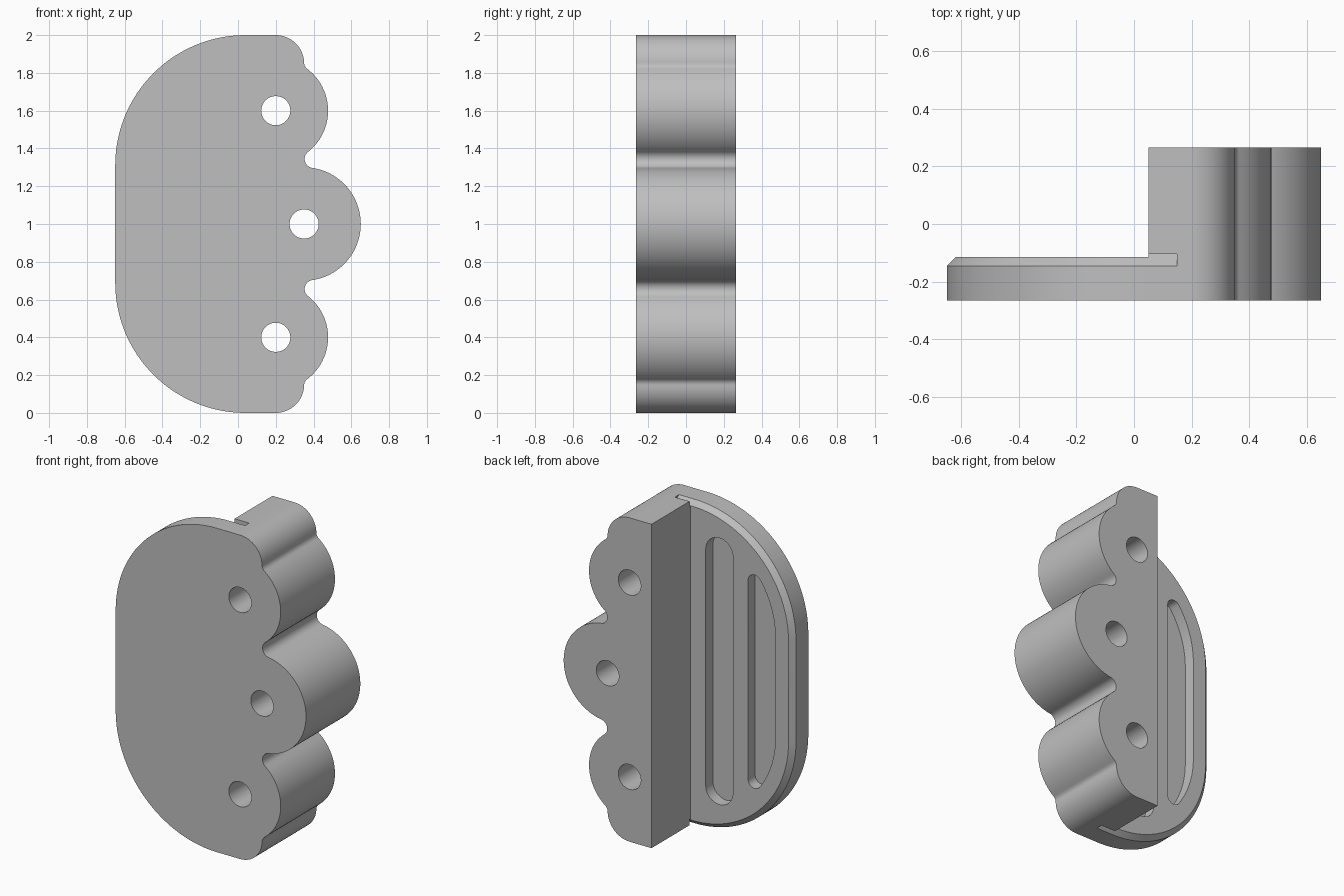
import bpy, bmesh
from math import radians, degrees, cos, sin, atan2, sqrt, pi

cube = bpy.data.objects.get("Cube")
if cube:
    bpy.data.objects.remove(cube, do_unlink=True)

FRONT, BACK, PLATE_BACK, WALL_X = -0.265, 0.265, -0.115, 0.05
CORNER, CORNER_R = (0.04, 1.31), 0.69      # large rounding of the plate
KNUCKLE_LOW, KNUCKLE_HIGH = (0.35, 1.0), (0.2, 1.6)


def heading(a, b):
    return degrees(atan2(b[1] - a[1], b[0] - a[0]))


def arc(c, r, a, b, n=24):
    """Points on the shorter arc from angle a to angle b."""
    sweep = (b - a + 180) % 360 - 180
    angles = [radians(a + sweep * i / n) for i in range(n + 1)]
    return [(c[0] + r * cos(t), c[1] + r * sin(t)) for t in angles]


def fillet_centre(c1, r1, c2, r2):
    """Centre lying r1 from c1 and r2 from c2, on the right-hand side of c1 to c2."""
    dx, dz = c2[0] - c1[0], c2[1] - c1[1]
    d = sqrt(dx * dx + dz * dz)
    a = (r1 * r1 - r2 * r2 + d * d) / (2 * d)
    h = sqrt(r1 * r1 - a * a)
    return (c1[0] + (a * dx + h * dz) / d, c1[1] + (a * dz - h * dx) / d)


def mirrored(half):
    """Close an upper-half outline by mirroring it about z = 1."""
    pts = half + [(x, 2 - z) for x, z in reversed(half)]
    out = []
    for p in pts:
        if not out or abs(p[0] - out[-1][0]) + abs(p[1] - out[-1][1]) > 1e-4:
            out.append(p)
    if abs(out[0][0] - out[-1][0]) + abs(out[0][1] - out[-1][1]) < 1e-4:
        out.pop()
    return out


def make_object(name, bm):
    bmesh.ops.recalc_face_normals(bm, faces=bm.faces)
    mesh = bpy.data.meshes.new(name)
    bm.to_mesh(mesh)
    bm.free()
    ob = bpy.data.objects.new(name, mesh)
    bpy.context.collection.objects.link(ob)
    return ob


def loft(name, sections, close_sides=True):
    """Skin matching closed sections of 3D points and cap both ends."""
    bm = bmesh.new()
    rings = [[bm.verts.new(p) for p in s] for s in sections]
    for a, b in zip(rings, rings[1:]):
        for i in range(len(a)):
            j = (i + 1) % len(a)
            bm.faces.new((a[i], a[j], b[j], b[i]))
    bm.faces.new(rings[0])
    bm.faces.new(rings[-1])
    return make_object(name, bm)


def prism(name, outline, y0, y1):
    return loft(name, [[(x, y, z) for x, z in outline] for y in (y0, y1)])


def cut(body, cutter):
    cutter.hide_render = True
    mod = body.modifiers.new(cutter.name, 'BOOLEAN')
    mod.operation, mod.solver, mod.object = 'DIFFERENCE', 'EXACT', cutter
    bpy.context.view_layer.objects.active = body
    bpy.ops.object.modifier_apply(modifier=mod.name)
    bpy.data.objects.remove(cutter, do_unlink=True)


# Knuckled outline: three bumps joined by small concave fillets
low_r, high_r, tip, tip_r = 0.3, 0.277, (0.2, 1.85), 0.15
groove_r, notch_r = 0.048, 0.04
groove = fillet_centre(KNUCKLE_LOW, low_r + groove_r, KNUCKLE_HIGH, high_r + groove_r)
notch = fillet_centre(KNUCKLE_HIGH, high_r + notch_r, tip, tip_r + notch_r)
half = arc(KNUCKLE_LOW, low_r, 0, heading(KNUCKLE_LOW, groove))
half += arc(groove, groove_r, heading(groove, KNUCKLE_LOW), heading(groove, KNUCKLE_HIGH), 12)
half += arc(KNUCKLE_HIGH, high_r, heading(KNUCKLE_HIGH, groove), heading(KNUCKLE_HIGH, notch))
half += arc(notch, notch_r, heading(notch, KNUCKLE_HIGH), heading(notch, tip), 8)
half += arc(tip, tip_r, heading(tip, notch), 90, 16)
half += arc(CORNER, CORNER_R, 90, 180, 40)
body = prism("knuckle_grip_plate", mirrored(half), FRONT, BACK)

# Step that leaves the thin plate beside the thick block
step = [(-1, -0.5), (WALL_X, -0.5), (WALL_X, 2.5), (-1, 2.5)]
cut(body, prism("step_cutter", step, PLATE_BACK, 0.5))


# Chamfer along the plate rim, running slightly into the block
def rim(inset):
    top = [(0.15, 2 - inset)] + arc(CORNER, CORNER_R - inset, 90, 180, 40)
    return top + [(x, 2 - z) for x, z in reversed(top)]


corners = [(0.04, PLATE_BACK + 0.01), (-0.01, PLATE_BACK - 0.04), (-0.01, PLATE_BACK + 0.01)]
strips = [[(x, y, z) for x, z in rim(inset)] for inset, y in corners]
cut(body, loft("chamfer_cutter", list(zip(*strips))))

# Pockets in the back of the plate: a straight slot and a D-shaped slot
floor = PLATE_BACK - 0.07
slot = mirrored(arc((-0.147, 1.73), 0.093, 0, 90, 12) + arc((-0.147, 1.73), 0.093, 90, 180, 12))
cut(body, prism("slot_cutter", slot, floor, 0))

inner_r, nose_r = CORNER_R - 0.12, 0.045
nose_x = -0.343 - nose_r
rise = sqrt((inner_r - nose_r) ** 2 - (nose_x - CORNER[0]) ** 2)
nose = (nose_x, CORNER[1] + rise)
side = heading(CORNER, nose)
d_slot = mirrored(arc(nose, nose_r, 0, side, 14) + arc(CORNER, inner_r, side, 180, 16))
cut(body, prism("curved_slot_cutter", d_slot, floor, 0))

# Through holes, one in each knuckle
for x, z in (KNUCKLE_HIGH, KNUCKLE_LOW, (KNUCKLE_HIGH[0], 2 - KNUCKLE_HIGH[1])):
    ring = [(x + 0.077 * cos(pi * i / 24), z + 0.077 * sin(pi * i / 24)) for i in range(48)]
    cut(body, prism("hole_cutter", ring, -0.5, 0.5))

# Plain grey finish
grey = bpy.data.materials.new("plain_grey")
grey.use_nodes = True
colour = (0.52, 0.52, 0.52, 1)
grey.diffuse_color = colour
grey.node_tree.nodes["Principled BSDF"].inputs["Base Color"].default_value = colour
body.data.materials.clear()
body.data.materials.append(grey)
for poly in body.data.polygons:
    poly.material_index = 0

bpy.ops.object.select_all(action='DESELECT')
body.select_set(True)
bpy.context.view_layer.objects.active = body
bpy.ops.object.shade_smooth_by_angle(angle=radians(30))
